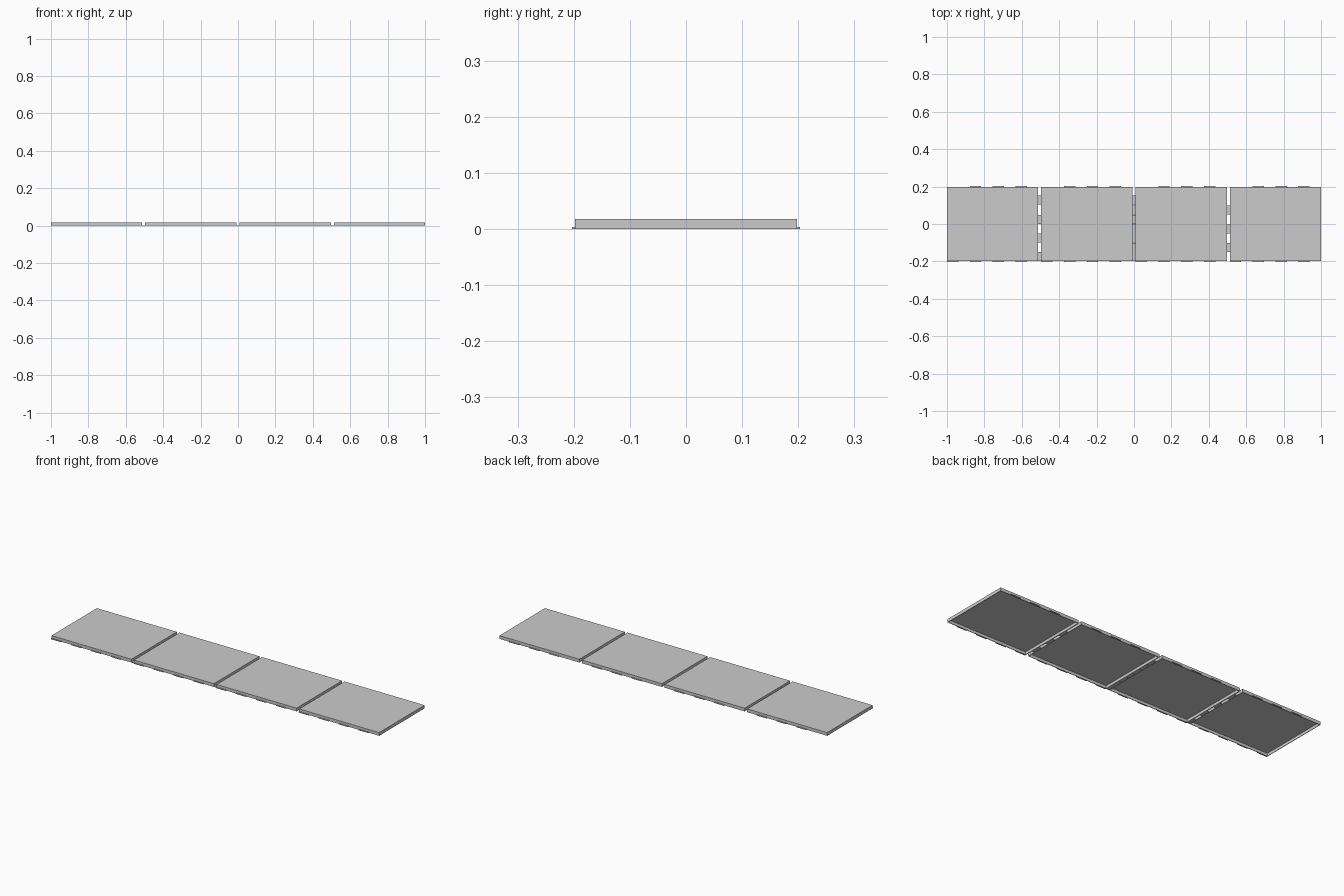
import bpy, bmesh
from mathutils import Matrix, Vector

if "Cube" in bpy.data.objects:
    bpy.data.objects.remove(bpy.data.objects["Cube"])

W, D, H = 0.488, 0.396, 0.018      # tile width, depth, height
STARTS = (-1.0, -0.4965, 0.008, 0.512)
TAB_H = 0.004


def add_box(bm, lo, hi):
    lo, hi = Vector(lo), Vector(hi)
    m = Matrix.Translation((lo + hi) / 2) @ Matrix.Diagonal((*(hi - lo), 1))
    return bmesh.ops.create_cube(bm, size=1, matrix=m)["verts"]


def finish(name, bm):
    mesh = bpy.data.meshes.new(name)
    bm.to_mesh(mesh)
    bm.free()
    obj = bpy.data.objects.new(name, mesh)
    bpy.context.collection.objects.link(obj)
    return obj


def make_tile(i, x0):
    # hollow tray, open underneath
    bm = bmesh.new()
    add_box(bm, (x0, -D / 2, 0), (x0 + W, D / 2, H))
    bm.normal_update()
    bottom = [f for f in bm.faces if f.normal.z < -0.5]
    bmesh.ops.delete(bm, geom=bottom, context='FACES_ONLY')
    tile = finish(f"floor_tile_{i}", bm)
    shell = tile.modifiers.new("wall", 'SOLIDIFY')
    shell.thickness = 0.003
    shell.offset = -1
    shell.use_even_offset = True

    # connector tabs on the long outer edges
    bm = bmesh.new()
    step = W / 8
    for k in (2, 4, 6):
        x = x0 + k * step
        add_box(bm, (x, D / 2 - 0.002, 0), (x + step, D / 2 + 0.005, TAB_H))
    for k in (0, 2, 4, 6):
        x = x0 + k * step
        add_box(bm, (x, -D / 2 - 0.005, 0), (x + step, -D / 2 + 0.002, TAB_H))
    finish(f"edge_tabs_{i}", bm)


def make_joint(i, left, right, ys):
    # tabs bridging the gap between neighbouring tiles
    bm = bmesh.new()
    for y in ys:
        add_box(bm, (left - 0.002, y, 0), (right + 0.002, y + 0.048, TAB_H))
    finish(f"joint_tabs_{i}", bm)


for i, x0 in enumerate(STARTS):
    make_tile(i + 1, x0)

SET_A = (-0.198, -0.10, 0.0, 0.105)
SET_B = (-0.15, -0.05, 0.05)
for i, ys in enumerate((SET_A, SET_A + SET_B, SET_B)):
    make_joint(i + 1, STARTS[i] + W, STARTS[i + 1], ys)
